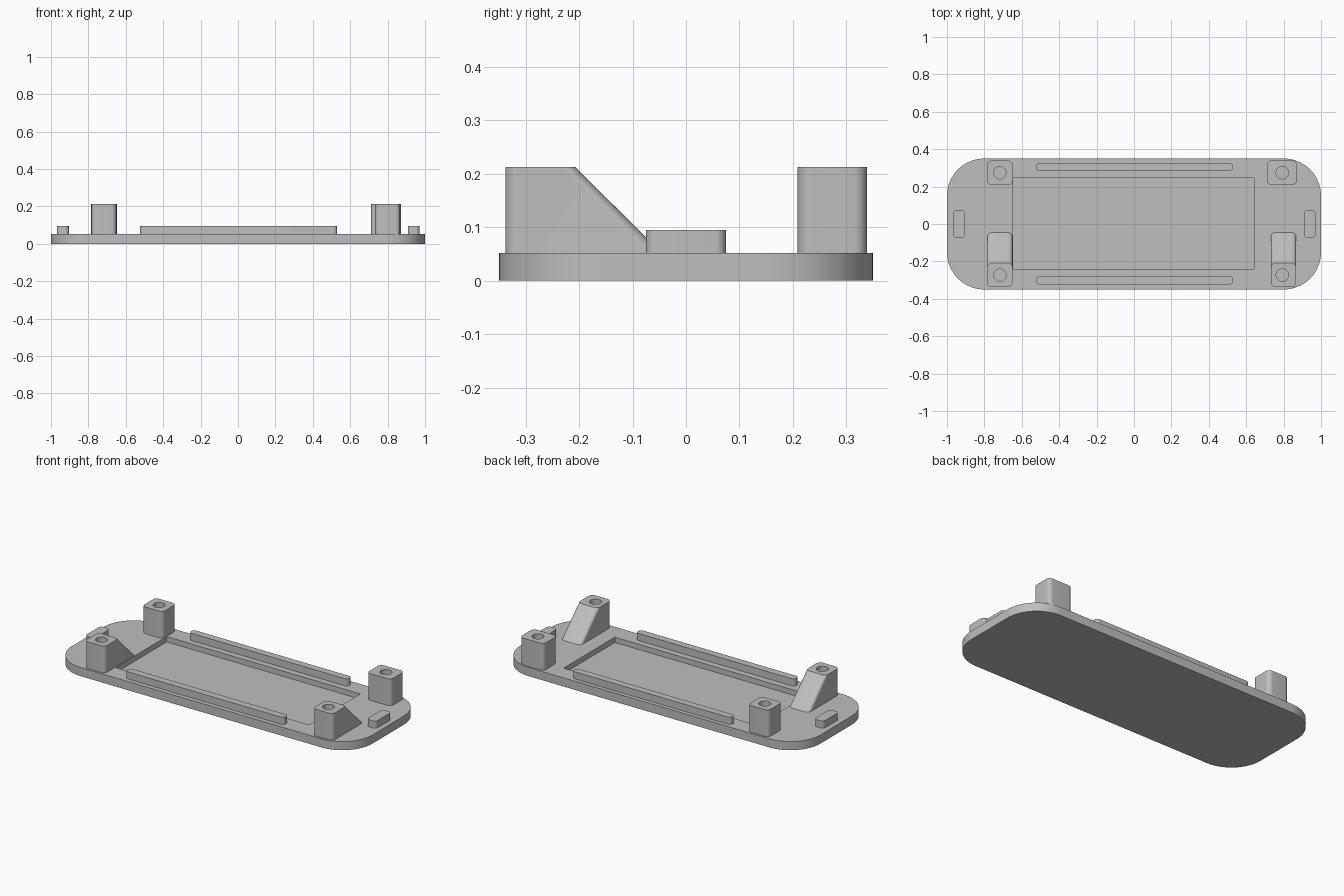
import bpy
import bmesh
from math import cos, sin, pi

cube = bpy.data.objects.get("Cube")
if cube:
    bpy.data.objects.remove(cube)

GREY = (0.52, 0.52, 0.52, 1)
grey = bpy.data.materials.new("mid grey plastic")
grey.use_nodes = True
grey.diffuse_color = GREY
grey.node_tree.nodes["Principled BSDF"].inputs["Base Color"].default_value = GREY

PLATE_TOP, RIB_TOP, POST_TOP = 0.052, 0.095, 0.213


def rounded_rect(x0, x1, y0, y1, r, steps=8):
    """Counter-clockwise outline with rounded corners; r = 0 gives sharp ones."""
    if r == 0:
        return [(x0, y0), (x1, y0), (x1, y1), (x0, y1)]
    centres = [(x1 - r, y1 - r), (x0 + r, y1 - r), (x0 + r, y0 + r), (x1 - r, y0 + r)]
    return [(cx + r * cos((k + i / steps) * pi / 2), cy + r * sin((k + i / steps) * pi / 2))
            for k, (cx, cy) in enumerate(centres) for i in range(steps + 1)]


def circle(x, y, r, n=32):
    return [(x + r * cos(2 * pi * i / n), y + r * sin(2 * pi * i / n)) for i in range(n)]


def block(name, bottom, top, z0, z1, pocket=None, floor=0.0):
    """Loft between two outlines, with an optional pocket sunk into the top."""
    bm = bmesh.new()

    def ring(outline, z):
        return [bm.verts.new((x, y, z)) for x, y in outline]

    def walls(a, b):
        for i in range(len(a)):
            j = (i + 1) % len(a)
            bm.faces.new((a[i], a[j], b[j], b[i]))

    low, high = ring(bottom, z0), ring(top, z1)
    walls(low, high)
    bm.faces.new(low[::-1])
    if pocket:
        rim, base = ring(pocket, z1), ring(pocket, floor)
        walls(rim, base)
        bm.faces.new(base)
        edges = [bm.edges.get((loop[i - 1], loop[i]))
                 for loop in (high, rim) for i in range(len(loop))]
        bmesh.ops.triangle_fill(bm, use_beauty=True, edges=edges, normal=(0, 0, 1))
    else:
        bm.faces.new(high)
    bmesh.ops.recalc_face_normals(bm, faces=bm.faces[:])
    mesh = bpy.data.meshes.new(name)
    bm.to_mesh(mesh)
    bm.free()
    mesh.materials.append(grey)
    obj = bpy.data.objects.new(name, mesh)
    bpy.context.collection.objects.link(obj)
    bpy.ops.object.select_all(action='DESELECT')
    obj.select_set(True)
    bpy.context.view_layer.objects.active = obj
    bpy.ops.object.shade_smooth_by_angle(angle=pi / 6)
    return obj


# Base plate with a shallow rectangular tray
outline = rounded_rect(-1, 1, -0.35, 0.35, 0.2, steps=16)
block("base_plate", outline, outline, 0, PLATE_TOP,
      rounded_rect(-0.647, 0.642, -0.241, 0.246, 0), 0.02)

# Long rails and short end ribs
for name, x0, x1, y0, y1 in (
        ("back_rail", -0.525, 0.53, 0.283, 0.326),
        ("front_rail", -0.525, 0.53, -0.323, -0.279),
        ("right_end_rib", -0.967, -0.904, -0.075, 0.075),
        ("left_end_rib", 0.908, 0.97, -0.075, 0.075)):
    outline = rounded_rect(x0, x1, y0, y1, 0.02)
    block(name, outline, outline, PLATE_TOP, RIB_TOP)

# Screw posts; the front ones lean out into a sloped buttress
for name, x, half, y, buttress in (
        ("back_right_post", -0.717, 0.069, 0.274, 0),
        ("back_left_post", 0.791, 0.08, 0.274, 0),
        ("front_right_post", -0.717, 0.067, -0.273, 0.163),
        ("front_left_post", 0.8, 0.067, -0.273, 0.163)):
    top = rounded_rect(x - half, x + half, y - 0.065, y + 0.065, 0.025)
    bottom = [(px, py + buttress * (py > y)) for px, py in top]
    hole_x = 0.793 if x > 0 else x
    block(name, bottom, top, PLATE_TOP, POST_TOP, circle(hole_x, y, 0.033), 0.07)
